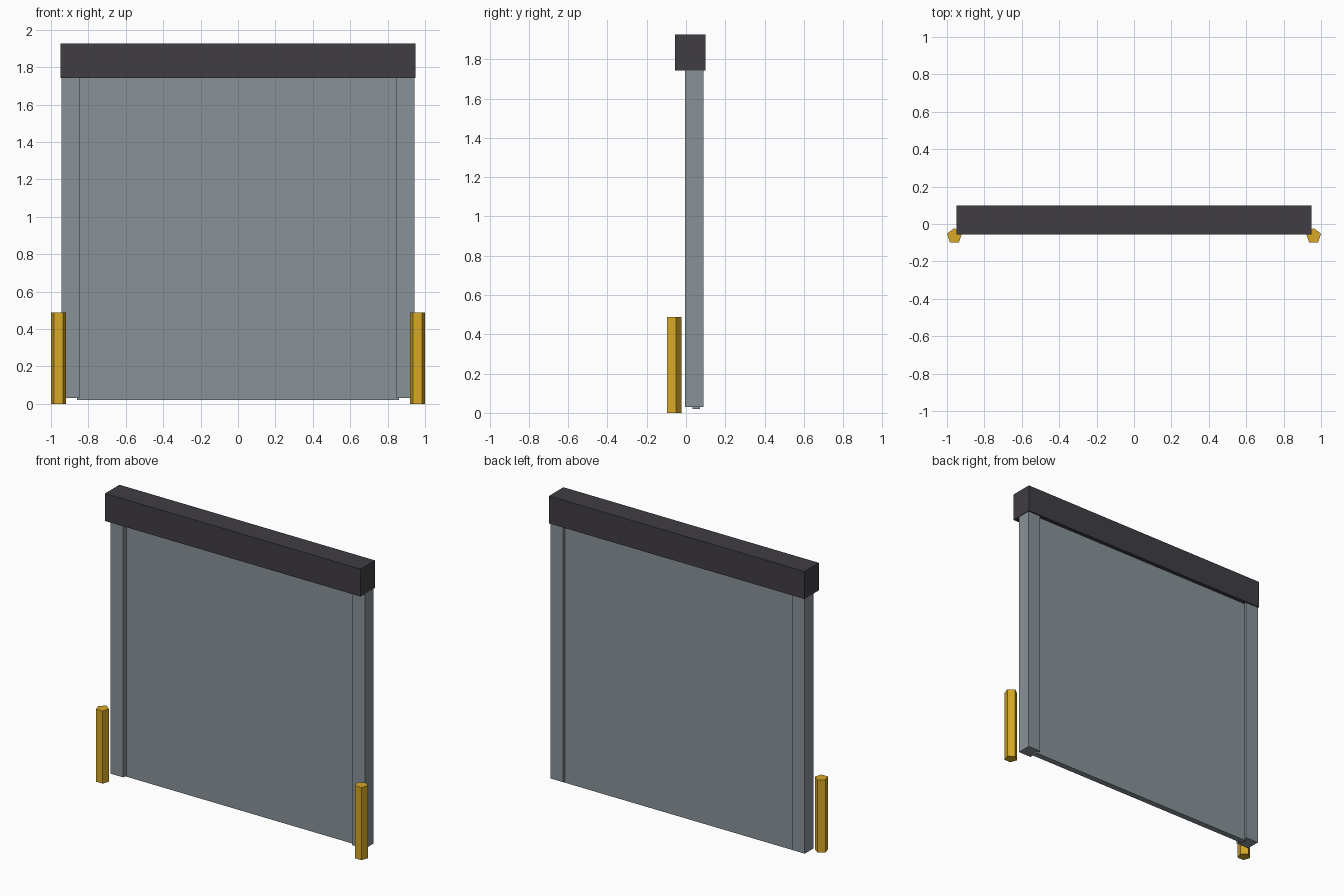
import bpy

cube = bpy.data.objects.get("Cube")
if cube:
    bpy.data.objects.remove(cube, do_unlink=True)


def material(name, rgb):
    mat = bpy.data.materials.new(name)
    mat.use_nodes = True
    mat.diffuse_color = (*rgb, 1)
    mat.node_tree.nodes["Principled BSDF"].inputs["Base Color"].default_value = (*rgb, 1)
    return mat


def box(name, low, high, mat):
    """Box between two opposite corners."""
    centre = [(a + b) / 2 for a, b in zip(low, high)]
    bpy.ops.mesh.primitive_cube_add(size=1, location=centre)
    obj = bpy.context.object
    obj.name = name
    obj.scale = [b - a for a, b in zip(low, high)]
    bpy.ops.object.transform_apply(location=False, rotation=False, scale=True)
    obj.data.materials.append(mat)
    return obj


steel = material("grey steel", (0.25, 0.29, 0.315))
housing = material("dark charcoal", (0.051, 0.048, 0.056))
yellow = material("safety yellow", (0.68, 0.39, 0.02))

# Shutter curtain and the roller housing above it
box("shutter_panel", (-0.86, 0.032, 0.02), (0.86, 0.072, 1.78), steel)
box("roller_housing", (-0.948, -0.055, 1.742), (0.948, 0.098, 1.926), housing)

for side, sign in (("left", 1), ("right", -1)):
    # Guide rail
    inner, outer = sorted((sign * 0.848, sign * 0.944))
    box(side + "_rail", (inner, -0.005, 0.03), (outer, 0.09, 1.76), steel)

    # Five-sided guard post
    bpy.ops.mesh.primitive_cylinder_add(
        vertices=5, radius=0.042, depth=0.487,
        location=(sign * 0.96, -0.064, 0.2435))
    post = bpy.context.object
    post.name = side + "_guard_post"
    post.data.materials.append(yellow)
